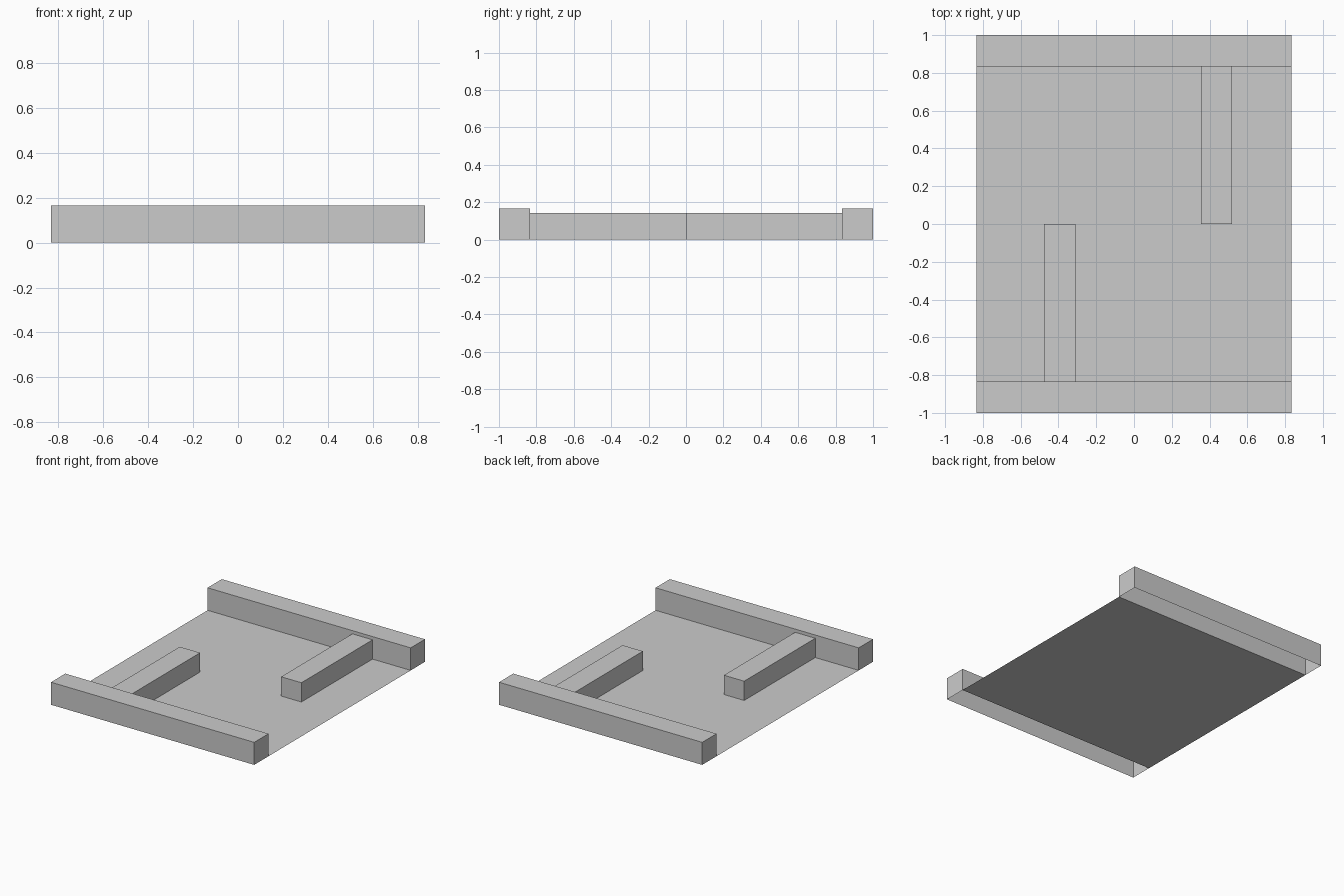
import bpy
import bmesh

if "Cube" in bpy.data.objects:
    bpy.data.objects.remove(bpy.data.objects["Cube"])

W = 0.833   # half width, and half length between the end walls
H = 0.167   # wall height
BAR = 0.143  # divider height, slightly below the walls


def open_box(name, x0, x1, y0, y1, height, open_y=None):
    """Box standing on z = 0 with no underside; open_y drops the end face touching a wall."""
    bm = bmesh.new()
    bmesh.ops.create_cube(bm, size=1)
    for v in bm.verts:
        v.co.x = x1 if v.co.x > 0 else x0
        v.co.y = y1 if v.co.y > 0 else y0
        v.co.z = height if v.co.z > 0 else 0
    bm.normal_update()
    drop = [f for f in bm.faces if f.normal.z < -0.5
            or (open_y and f.normal.y * open_y > 0.5)]
    bmesh.ops.delete(bm, geom=drop, context='FACES')
    mesh = bpy.data.meshes.new(name)
    bm.to_mesh(mesh)
    bm.free()
    obj = bpy.data.objects.new(name, mesh)
    bpy.context.collection.objects.link(obj)
    return obj


# Thin floor sheet between the walls
bpy.ops.mesh.primitive_plane_add(size=2 * W)
bpy.context.object.name = "floor"

# End walls
open_box("front_wall", -W, W, -1, -W, H)
open_box("back_wall", -W, W, W, 1, H)

# Half-length dividers, each butting against one wall
open_box("front_divider", -0.477, -0.311, -W, 0, BAR, open_y=-1)
open_box("back_divider", 0.354, 0.52, 0, W, BAR, open_y=1)
